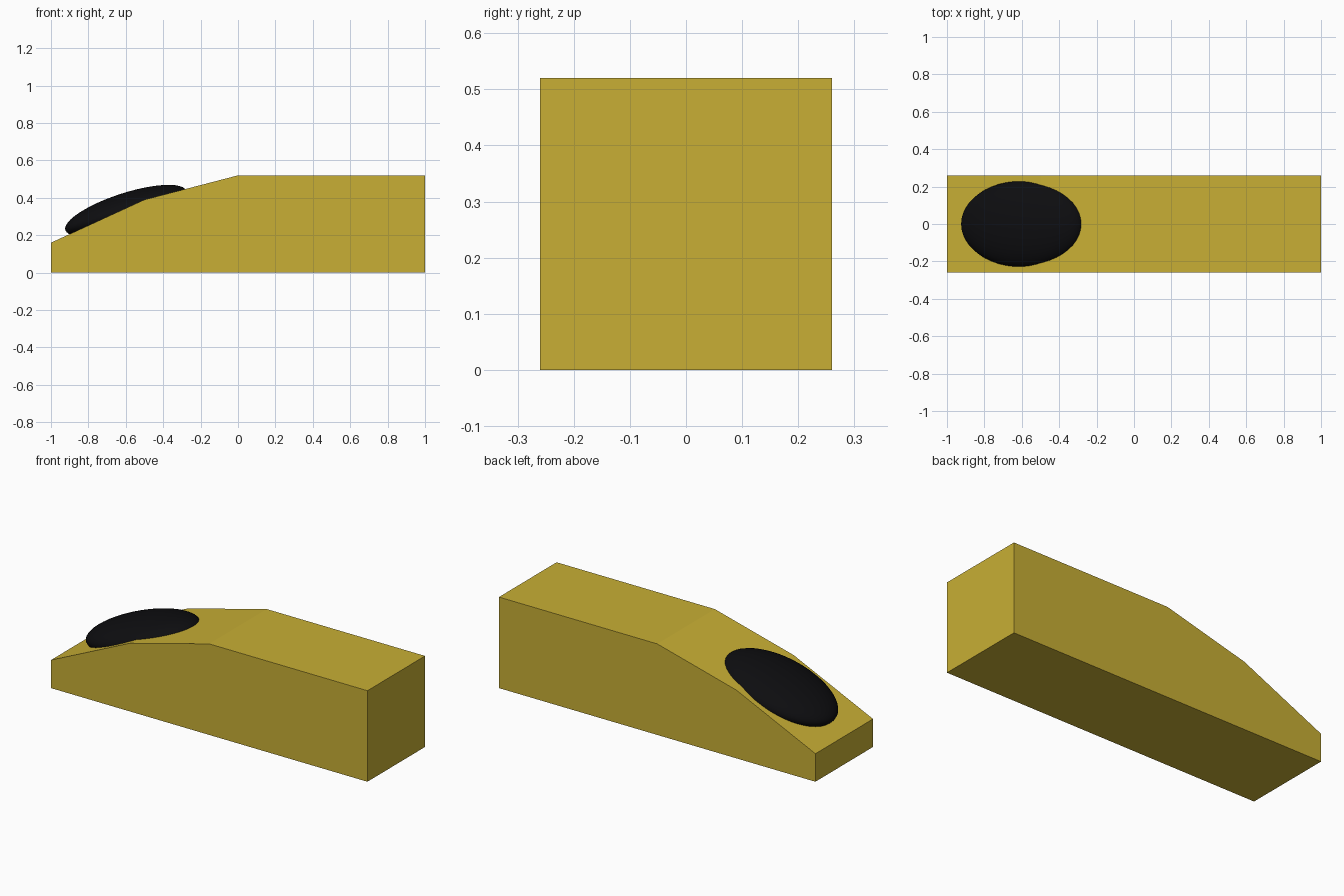
import bpy, bmesh
from math import radians

if "Cube" in bpy.data.objects:
    bpy.data.objects.remove(bpy.data.objects["Cube"])


def colour(obj, name, rgb):
    mat = bpy.data.materials.new(name)
    mat.diffuse_color = (*rgb, 1)
    mat.use_nodes = True
    mat.node_tree.nodes["Principled BSDF"].inputs["Base Color"].default_value = mat.diffuse_color
    obj.data.materials.append(mat)


# Body: side profile extruded across the width
profile = [(-1, 0), (1, 0), (1, 0.52), (0, 0.52), (-0.5, 0.39), (-1, 0.16)]
half_width = 0.26
bm = bmesh.new()
side = bm.faces.new([bm.verts.new((x, -half_width, z)) for x, z in profile])
new = bmesh.ops.extrude_face_region(bm, geom=[side])["geom"]
bmesh.ops.translate(bm, vec=(0, 2 * half_width, 0),
                    verts=[g for g in new if isinstance(g, bmesh.types.BMVert)])
bmesh.ops.recalc_face_normals(bm, faces=bm.faces)
mesh = bpy.data.meshes.new("body")
bm.to_mesh(mesh)
bm.free()
body = bpy.data.objects.new("body", mesh)
bpy.context.collection.objects.link(body)
colour(body, "yellow", (0.58, 0.43, 0.035))

# Canopy: flattened ellipsoid sunk into the sloping nose
bpy.ops.mesh.primitive_uv_sphere_add(segments=48, ring_count=24, radius=1,
                                     location=(-0.6, 0, 0.332),
                                     rotation=(0, radians(-18), 0))
canopy = bpy.context.object
canopy.name = "canopy"
canopy.scale = (0.34, 0.23, 0.093)
bpy.ops.object.shade_smooth_by_angle()
colour(canopy, "black", (0.004, 0.004, 0.005))
